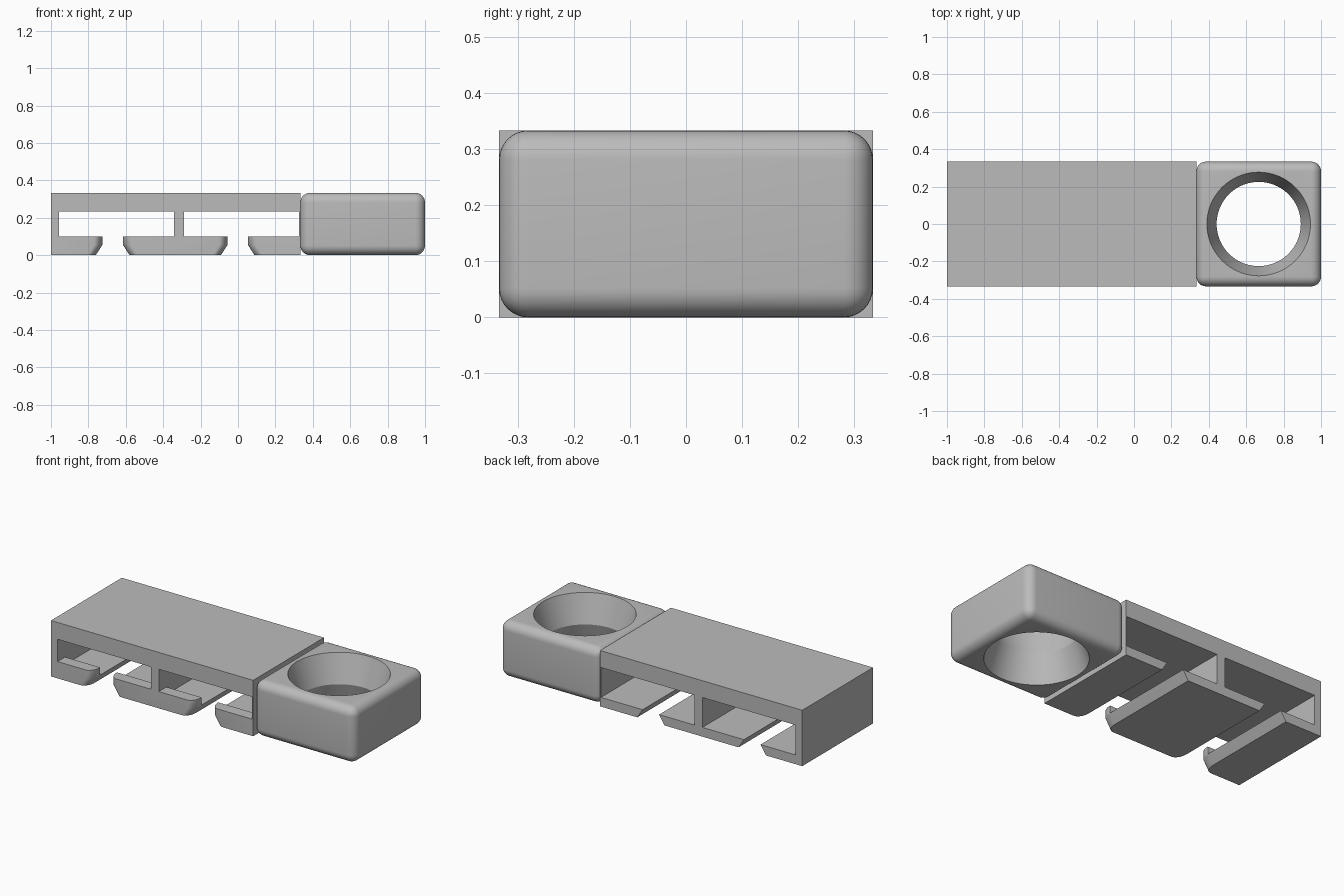
import bpy, bmesh, math

cube = bpy.data.objects.get("Cube")
if cube:
    bpy.data.objects.remove(cube, do_unlink=True)

HALF = 1 / 3      # half depth, and also the full height
FLOOR = 0.055     # top of the clip feet
LIP = 0.1         # top of the front lips
LIP_DEPTH = 0.07
SLANT = 0.035     # inset of the feet at the bottom

grey = bpy.data.materials.new("light grey")
grey.use_nodes = True
colour = (0.5, 0.5, 0.5, 1)
grey.diffuse_color = colour
grey.node_tree.nodes["Principled BSDF"].inputs["Base Color"].default_value = colour


def make(name, bm):
    bmesh.ops.recalc_face_normals(bm, faces=bm.faces)
    mesh = bpy.data.meshes.new(name)
    bm.to_mesh(mesh)
    bm.free()
    ob = bpy.data.objects.new(name, mesh)
    bpy.context.collection.objects.link(ob)
    mesh.materials.append(grey)
    return ob


def loft(bm, loops):
    """Skin matching closed loops and cap both ends."""
    rings = [[bm.verts.new(p) for p in loop] for loop in loops]
    for a, b in zip(rings, rings[1:]):
        for i in range(len(a)):
            j = (i + 1) % len(a)
            bm.faces.new((a[i], a[j], b[j], b[i]))
    bm.faces.new(rings[0])
    bm.faces.new(rings[-1])


def boolean(target, tool, operation):
    mod = target.modifiers.new(operation.lower(), 'BOOLEAN')
    mod.operation = operation
    mod.solver = 'EXACT'
    mod.object = tool
    bpy.context.view_layer.objects.active = target
    bpy.ops.object.modifier_apply(modifier=mod.name)
    bpy.data.objects.remove(tool, do_unlink=True)


def smooth(ob):
    bpy.ops.object.select_all(action='DESELECT')
    ob.select_set(True)
    bpy.context.view_layer.objects.active = ob
    bpy.ops.object.shade_smooth_by_angle(angle=math.radians(30))


def foot_outline(x0, x1, back, z, round_left, round_right):
    """Plan outline with the chosen front corners rounded."""
    rx, steps = 0.045, 8
    pts = [(x1, back, z), (x0, back, z)]
    arcs = []
    for x, sign, rounded in ((x0, 1, round_left), (x1, -1, round_right)):
        if rounded:
            angles = [math.pi / 2 * i / steps for i in range(steps + 1)]
            arc = [(x + sign * rx * (1 - math.cos(a)),
                    -HALF + LIP_DEPTH * (1 - math.sin(a)), z) for a in angles]
        else:
            arc = [(x, -HALF, z)]
        arcs.append(arc)
    return pts + arcs[0] + arcs[1][::-1]


def clip_foot(name, x0, x1, left, right):
    """Slant-edged foot with a raised lip along its front."""
    bm = bmesh.new()
    loft(bm, [foot_outline(x0 + SLANT * left, x1 - SLANT * right, HALF, 0, left, right),
              foot_outline(x0, x1, HALF, FLOOR, left, right)])
    foot = make(name, bm)
    bm = bmesh.new()
    back = -HALF + LIP_DEPTH + 0.001
    loft(bm, [foot_outline(x0, x1, back, z, left, right) for z in (FLOOR, LIP)])
    boolean(foot, make("front_lip", bm), 'UNION')
    return foot


# Roof and walls of the double channel, as one extruded profile
LEFT, RIGHT, ROOF = -1, HALF, 0.233
inner = [(LEFT + 0.043, -0.342), (-0.289, RIGHT - 0.006)]
profile = [(LEFT, HALF), (LEFT, FLOOR)]
for a, b in inner:
    profile += [(a, FLOOR), (a, ROOF), (b, ROOF), (b, FLOOR)]
profile += [(RIGHT, FLOOR), (RIGHT, HALF)]
bm = bmesh.new()
loft(bm, [[(x, y, z) for x, z in profile] for y in (-HALF, HALF)])
channel = make("double_channel_clip", bm)

# Feet that leave two slots underneath
for name, x0, x1, left, right in (("outer_foot", LEFT, -0.725, False, True),
                                  ("middle_foot", -0.615, -0.056, True, True),
                                  ("inner_foot", 0.053, RIGHT, True, False)):
    boolean(channel, clip_foot(name, x0, x1, left, right), 'UNION')
smooth(channel)

# Rounded block with a waisted round hole
bm = bmesh.new()
bmesh.ops.create_cube(bm, size=1)
for v in bm.verts:
    v.co.x = v.co.x * 2 * HALF + 2 * HALF
    v.co.y *= 2 * HALF
    v.co.z = (v.co.z + 0.5) * HALF
bmesh.ops.bevel(bm, geom=bm.edges[:], offset=0.052, segments=8, profile=0.5,
                affect='EDGES')
block = make("ring_block", bm)

bm = bmesh.new()
WAIST, RIM, SIDES = 0.225, 0.277, 96
flare = (RIM - WAIST) / (HALF / 2)
loops = []
for z in (-0.03, HALF / 2, HALF + 0.03):
    r = WAIST + flare * abs(z - HALF / 2)
    loops.append([(2 * HALF + r * math.cos(t), r * math.sin(t), z)
                  for t in (math.tau * i / SIDES for i in range(SIDES))])
loft(bm, loops)
boolean(block, make("hole_cutter", bm), 'DIFFERENCE')
smooth(block)
